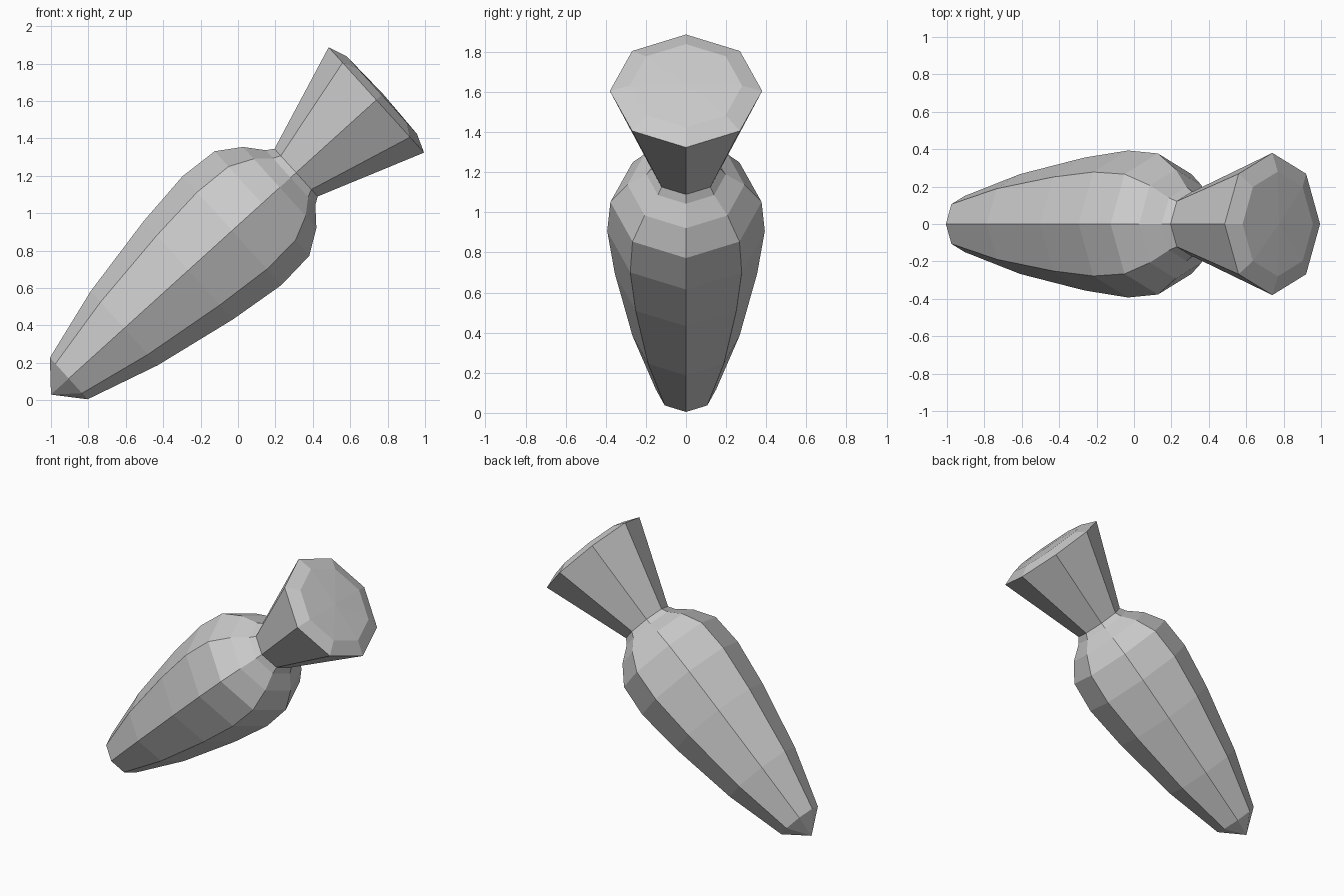
import bpy, bmesh, math
from mathutils import Vector

if "Cube" in bpy.data.objects:
    bpy.data.objects.remove(bpy.data.objects["Cube"])

SIDES = 8
TIP = Vector((-1.0, 0.0, 0.03))
AXIS = Vector((0.741, 0.0, 0.671)).normalized()
UP = Vector((-AXIS.z, 0.0, AXIS.x))
SIDE = Vector((0.0, 1.0, 0.0))


def lathe(name, profile):
    """Eight-sided surface around the tilted axis; profile = (distance, radius)."""
    bm = bmesh.new()
    rings = []
    for s, r in profile:
        c = TIP + AXIS * s
        if r == 0:
            rings.append([bm.verts.new(c)])
            continue
        angles = [2 * math.pi * i / SIDES for i in range(SIDES)]
        rings.append([bm.verts.new(c + UP * r * math.cos(a) + SIDE * r * math.sin(a))
                      for a in angles])
    for a, b in zip(rings, rings[1:]):
        for i in range(SIDES):
            j = (i + 1) % SIDES
            if len(a) == 1:
                bm.faces.new((a[0], b[j], b[i]))
            elif len(b) == 1:
                bm.faces.new((a[i], a[j], b[0]))
            else:
                bm.faces.new((a[i], a[j], b[j], b[i]))
    bmesh.ops.recalc_face_normals(bm, faces=bm.faces)
    # keep normals pointing away from the axis
    f = max(bm.faces, key=lambda f: f.calc_area())
    d = f.calc_center_median() - TIP
    if f.normal.dot(d - AXIS * d.dot(AXIS)) < 0:
        bmesh.ops.reverse_faces(bm, faces=bm.faces)
    mesh = bpy.data.meshes.new(name)
    bm.to_mesh(mesh)
    bm.free()
    obj = bpy.data.objects.new(name, mesh)
    bpy.context.collection.objects.link(obj)
    return obj


NECK = (1.768, 0.172)

# Teardrop body, pointed nose up to the neck
lathe("body", [(0, 0), (0.128, 0.15), (0.528, 0.267), (0.991, 0.355),
               (1.306, 0.393), (1.522, 0.377), (1.65, 0.292),
               (1.728, 0.198), NECK])

# Flared tail with a shallow domed end
lathe("tail", [NECK, (2.347, 0.38), (2.386, 0.28), (2.395, 0)])
